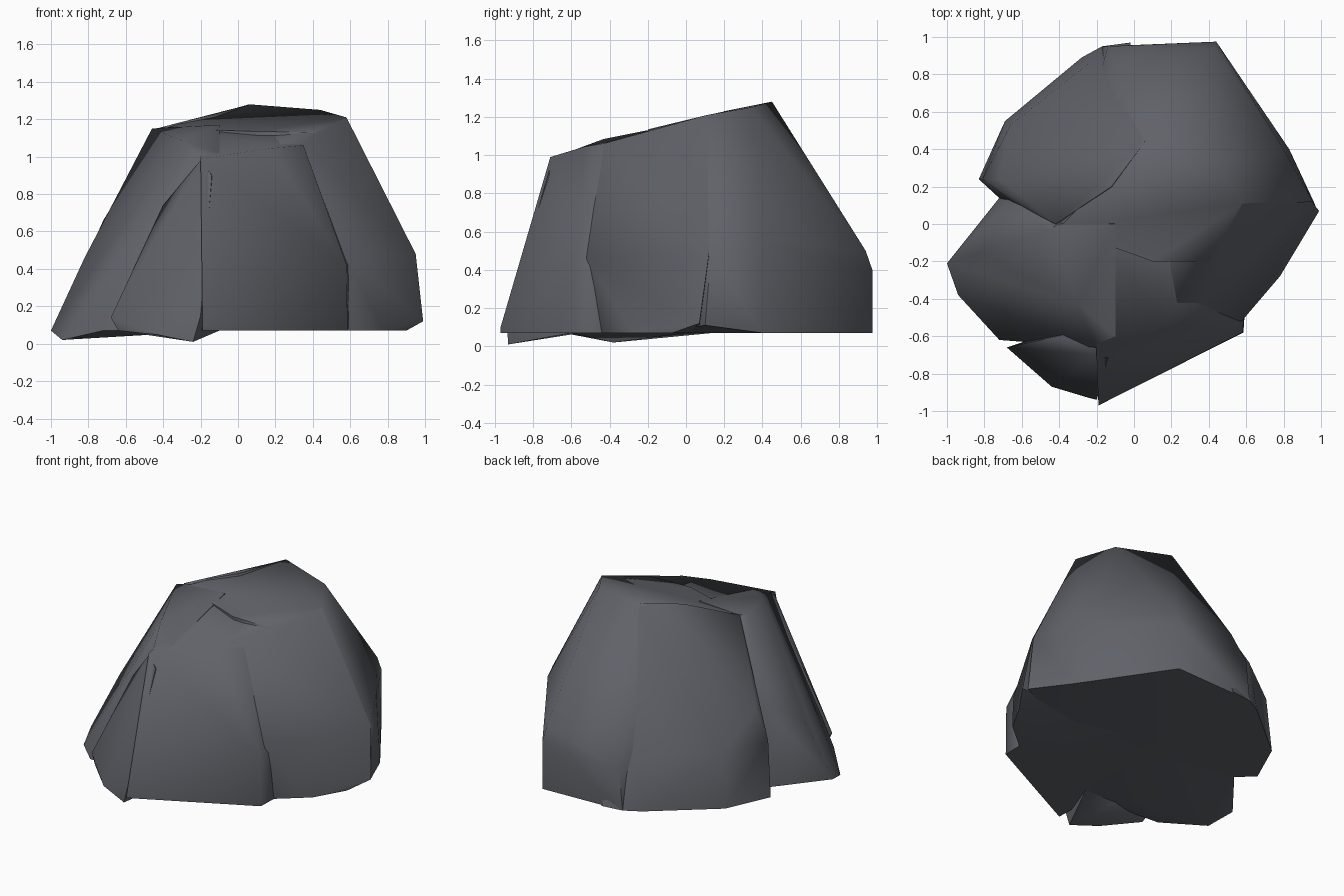
import bpy, bmesh, math

stone = bpy.data.materials.new("dark grey stone")
stone.diffuse_color = (0.115, 0.122, 0.14, 1)


def chunk(name, points):
    """One broken slab of the boulder: convex hull of a few corner points."""
    bm = bmesh.new()
    verts = [bm.verts.new(p) for p in points]
    res = bmesh.ops.convex_hull(bm, input=verts)
    junk = {g for g in res["geom_interior"] + res["geom_unused"]
            if isinstance(g, bmesh.types.BMVert) and not g.link_faces}
    bmesh.ops.delete(bm, geom=list(junk), context='VERTS')
    bmesh.ops.dissolve_limit(bm, angle_limit=math.radians(3),
                             verts=bm.verts[:], edges=bm.edges[:])
    bmesh.ops.recalc_face_normals(bm, faces=bm.faces[:])
    me = bpy.data.meshes.new(name)
    bm.to_mesh(me)
    bm.free()
    me.materials.append(stone)
    ob = bpy.data.objects.new(name, me)
    bpy.context.collection.objects.link(ob)
    bpy.ops.object.select_all(action='DESELECT')
    ob.select_set(True)
    bpy.context.view_layer.objects.active = ob
    bpy.ops.object.shade_smooth_by_angle(angle=math.radians(62))


B = 0.07  # general underside height

# long sloping back slab with the highest edge
chunk("rear_slab", [
    (0.06, 0.45, 1.28), (0.44, 0.34, 1.25), (0.58, 0.11, 1.21), (-0.12, 0.2, 1.22),
    (-0.40, -0.02, 1.15), (0.1, -0.2, 1.135), (0.4, -0.2, 1.13),
    (0.83, 0.12, 0.69), (0.95, 0.13, 0.48), (0.80, 0.40, 0.55),
    (0.40, 0.85, 0.6), (0.43, 0.94, 0.5), (0.44, 0.975, 0.4), (-0.10, 0.85, 0.58),
    (-0.14, 0.95, 0.35), (0.44, 0.975, B), (-0.17, 0.95, B), (0.83, 0.40, B),
    (0.97, 0.1, 0.11), (0.3, -0.2, B), (-0.3, 0.1, B)])

# rear left slab
chunk("rear_left_slab", [
    (0.065, 0.45, 1.28), (-0.12, 0.2, 1.23), (-0.42, 0.0, 1.155),
    (-0.24, 0.86, 0.42), (-0.66, 0.53, 0.45), (-0.81, 0.24, 0.46), (-0.72, 0.24, 0.66),
    (-0.02, 0.97, B), (-0.17, 0.95, B), (-0.28, 0.89, B), (-0.69, 0.55, B),
    (-0.83, 0.24, B), (-0.70, 0.12, B), (-0.64, 0.11, 0.68), (-0.1, 0.0, B)])

# left slab flaring out at the foot
chunk("left_slab", [
    (-0.46, -0.03, 1.15), (-0.40, 0.0, 1.155), (-0.1, 0.0, 1.17), (-0.30, -0.43, 1.085),
    (-0.2, -0.66, 1.0), (-0.1, -0.6, 1.02), (-0.82, -0.15, 0.46), (-0.65, 0.14, 0.66),
    (-1.0, -0.21, B), (-0.94, -0.38, 0.02), (-0.72, -0.62, B),
    (-0.42, -0.64, B), (-0.72, 0.14, B), (-0.1, 0.0, B), (-0.1, -0.6, B)])

# wedge at the front left corner
chunk("front_left_wedge", [
    (-0.20, -0.70, 0.98), (-0.40, -0.60, 0.74), (-0.68, -0.66, 0.14),
    (-0.64, -0.68, B), (-0.44, -0.87, 0.05), (-0.24, -0.93, 0.01), (-0.20, -0.94, 0.15),
    (-0.14, -0.72, 0.9), (-0.15, -0.5, 1.0), (-0.35, -0.55, B), (-0.1, -0.6, B)])

# broad front slab
chunk("front_slab", [
    (-0.20, -0.71, 0.99), (0.18, -0.53, 1.045), (0.35, -0.44, 1.06), (0.3, -0.2, 1.11),
    (-0.2, -0.1, 1.14), (-0.19, -0.97, 0.10), (-0.19, -0.97, B), (0.58, -0.58, 0.42),
    (0.585, -0.58, B), (0.595, -0.43, 0.42), (0.59, -0.42, B), (0.3, 0.1, B), (-0.2, 0.0, B)])

# right slab
chunk("right_slab", [
    (0.18, -0.5, 1.045), (0.345, -0.435, 1.06), (0.41, -0.22, 1.12), (0.58, 0.11, 1.21),
    (0.2, -0.1, 1.135), (0.83, 0.11, 0.69), (0.95, 0.12, 0.48), (0.575, -0.52, 0.46),
    (0.74, -0.26, 0.42), (0.99, 0.07, 0.12), (0.90, -0.07, B), (0.78, -0.28, B),
    (0.59, -0.44, B), (0.2, 0.1, B), (0.2, -0.3, B)])
